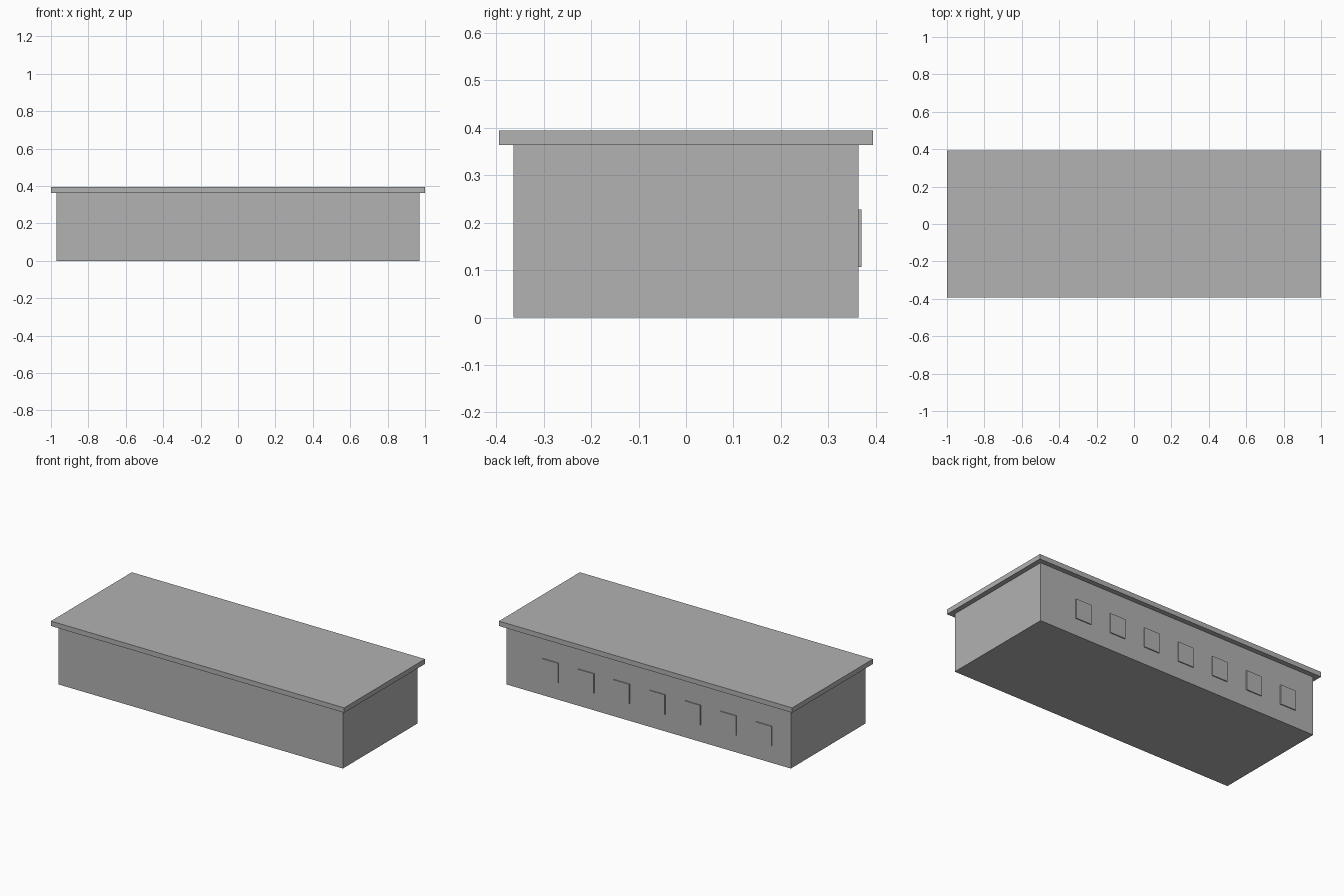
import bpy

if "Cube" in bpy.data.objects:
    bpy.data.objects.remove(bpy.data.objects["Cube"])

U = 1 / 33  # design unit: the roof is 66 units long

grey = bpy.data.materials.new("plain_grey")
grey.diffuse_color = (0.445, 0.445, 0.445, 1)
grey.use_nodes = True
grey.node_tree.nodes["Principled BSDF"].inputs["Base Color"].default_value = grey.diffuse_color


def box(name, lo, hi):
    """Axis-aligned box between two corners given in design units."""
    bpy.ops.mesh.primitive_cube_add(size=1)
    ob = bpy.context.object
    ob.name = name
    ob.location = [(a + b) / 2 * U for a, b in zip(lo, hi)]
    ob.scale = [(b - a) * U for a, b in zip(lo, hi)]
    bpy.ops.object.transform_apply(location=True, rotation=False, scale=True)
    ob.data.materials.append(grey)
    return ob


# Main block and overhanging flat roof
box("building_body", (-32, -12, 0), (32, 12, 12))
box("flat_roof", (-33, -13, 12), (33, 13, 13))

# Row of seven thin window plates on the back wall
for i in range(7):
    x = -26 + 8 * i
    box(f"window_{i + 1}", (x - 1.75, 11.9, 3.5), (x + 1.75, 12.2, 7.5))
